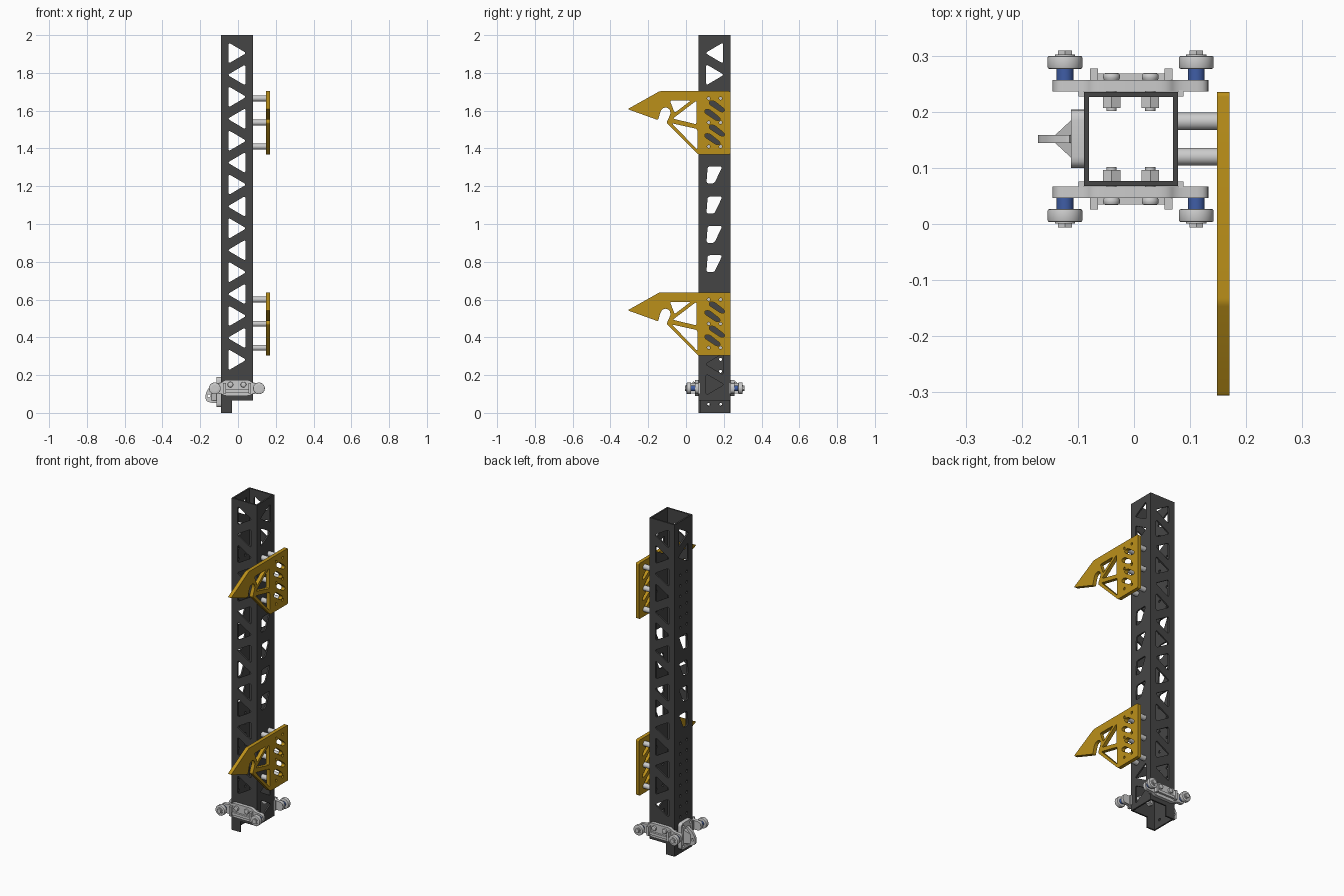
import bpy, bmesh
from math import cos, sin, pi
from mathutils import Matrix, Vector

if "Cube" in bpy.data.objects:
    bpy.data.objects.remove(bpy.data.objects["Cube"])


def material(name, rgb):
    m = bpy.data.materials.new(name)
    m.diffuse_color = (*rgb, 1)
    m.use_nodes = True
    m.node_tree.nodes["Principled BSDF"].inputs["Base Color"].default_value = m.diffuse_color
    return m


DARK = material("dark_grey", (0.06, 0.06, 0.06))
GOLD = material("gold", (0.5, 0.28, 0.01))
BLUE = material("blue", (0.05, 0.11, 0.38))
CX, CY, HALF, WALL = -0.0055, 0.1515, 0.084, 0.009   # tube centre, half width, wall


def add(name, bm, mat=None):
    me = bpy.data.meshes.new(name)
    bmesh.ops.recalc_face_normals(bm, faces=bm.faces)
    bm.to_mesh(me)
    bm.free()
    if mat:
        me.materials.append(mat)
    ob = bpy.data.objects.new(name, me)
    bpy.context.collection.objects.link(ob)
    return ob


def rounded(pts, r):
    out = []
    for i, p in enumerate(pts):
        p = Vector(p)
        a, b = Vector(pts[i - 1]) - p, Vector(pts[(i + 1) % len(pts)]) - p
        a = p + a.normalized() * min(r, a.length * .45)
        b = p + b.normalized() * min(r, b.length * .45)
        for k in range(5):
            t = k / 4
            out.append(a * (1 - t) ** 2 + p * 2 * t * (1 - t) + b * t * t)
    return out


def circle(u, v, r, n=16):
    return [(u + r * cos(2 * pi * i / n), v + r * sin(2 * pi * i / n)) for i in range(n)]


def panel(name, outline, holes, axis, pos, thick, mat=None):
    """Flat sheet with holes; axis 'y' draws in (x, z), axis 'x' draws in (y, z)."""
    cu = bpy.data.curves.new(name, 'CURVE')
    cu.dimensions, cu.fill_mode, cu.extrude = '2D', 'BOTH', thick / 2
    for loop in [outline] + holes:
        sp = cu.splines.new('POLY')
        sp.points.add(len(loop) - 1)
        for q, p in zip(sp.points, loop):
            q.co = (p[0], p[1], 0, 1)
        sp.use_cyclic_u = True
    tmp = bpy.data.objects.new("tmp", cu)
    bpy.context.collection.objects.link(tmp)
    dg = bpy.context.evaluated_depsgraph_get()
    me = bpy.data.meshes.new_from_object(tmp.evaluated_get(dg))
    bm = bmesh.new()
    bm.from_mesh(me)
    bpy.data.objects.remove(tmp)
    bmesh.ops.remove_doubles(bm, verts=bm.verts, dist=1e-5)
    for v in bm.verts:
        u, w, d = v.co
        v.co = (u, pos + d, w) if axis == 'y' else (pos + d, u, w)
    return add(name, bm, mat)


def rod(name, a, b, r, mat=None, n=24, bevel=0):
    a, b = Vector(a), Vector(b)
    bm = bmesh.new()
    m = Matrix.Translation((a + b) / 2) @ (b - a).to_track_quat('Z', 'Y').to_matrix().to_4x4()
    bmesh.ops.create_cone(bm, cap_ends=True, segments=n, radius1=r, radius2=r,
                          depth=(b - a).length, matrix=m)
    if bevel:
        rim = [e for f in bm.faces if len(f.verts) > 4 for e in f.edges]
        bmesh.ops.bevel(bm, geom=rim, offset=bevel, segments=2, affect='EDGES', profile=.5)
    return add(name, bm, mat)


def hull(name, pts, mat=None):
    bm = bmesh.new()
    for p in pts:
        bm.verts.new(p)
    bmesh.ops.convex_hull(bm, input=bm.verts)
    return add(name, bm, mat)


def box(name, x, y, z, mat=None):
    return hull(name, [(i, j, k) for i in x for j in y for k in z], mat)


def tri(c, z, flip):
    """Rounded truss triangle, apex to the right unless flipped."""
    s = -1 if flip else 1
    return rounded([(c - .045 * s, z - .056), (c - .045 * s, z + .056), (c + .05 * s, z)], .014)


# square tube: front and back walls with truss cutouts and a notched foot
x0, x1 = CX - HALF, CX + HALF
wall = [(x0, 0), (-.032, 0), (-.032, .065), (x1, .065), (x1, 2), (x0, 2)]
truss = [tri(CX, 1.905 - .116 * i, i % 2) for i in range(15)]
for s, nm in ((-1, "front"), (1, "back")):
    panel(f"tube_{nm}_wall", wall, truss, 'y', CY + s * (HALF - WALL / 2), WALL, DARK)

# side walls: truss ends, plain slanted windows in the middle, bolt holes
y0, y1 = CY - HALF + WALL, CY + HALF - WALL
windows = [rounded([(.108, z - .045), (.15, z - .045), (.193, z + .045), (.115, z + .045)], .014)
           for z in (1.26, 1.1, .945, .79)]
top_tris = [tri(CY, 1.905, True), tri(CY, 1.79, False)]
ROWS = [.345, .472, .6]
bolt_rows = ROWS + [z + 1.065 for z in ROWS]
right_dots = [circle(y, z, .008) for z in bolt_rows for y in (.12, .183)]
left_z = [.045] + [.22 + .0633 * i for i in range(8)] + [1.36 + .0633 * i for i in range(6)]
left_dots = [circle(y, z, .008, 12) for z in left_z for y in (.12, .183)]
low_tris = [tri(CY, .15, False), tri(CY, .258, True)]
panel("tube_right_wall", [(y0, .065), (y1, .065), (y1, 2), (y0, 2)],
      top_tris + windows + right_dots + low_tris, 'x', x1 - WALL / 2, WALL, DARK)
panel("tube_left_wall", [(y0, 0), (y1, 0), (y1, 2), (y0, 2)],
      top_tris + windows + left_dots, 'x', x0 + WALL / 2, WALL, DARK)

# hook plates with their stand-offs
hook = [(-.309, .24), (-.14, .335), (.235, .335), (.235, 0), (.065, 0), (-.103, .168),
        (-.082, .215), (-.085, .238), (-.105, .25), (-.125, .244), (-.135, .228), (-.148, .182)]
for base, nm in ((.303, "lower"), (1.368, "upper")):
    up = lambda pts: [(u, v + base) for u, v in pts]
    holes = [rounded(up(p), .01) for p in (
        [(-.085, .285), (.025, .285), (-.06, .22)],
        [(-.07, .19), (.055, .285), (.055, .16)],
        [(-.075, .165), (.06, .135), (.06, .025)])]
    for c in (.105, .233):
        for dy, dz in ((.012, .023), (-.012, -.023)):
            y, z = .1515 + dy, c + dz
            holes.append(rounded(up([(y - .04, z + .028), (y - .015, z + .028), (y + .04, z - .015),
                                     (y + .04, z - .03), (y + .02, z - .03), (y - .04, z + .01)]), .01))
    for z in (.042, .169, .297):
        for y in (.12, .183):
            holes.append(circle(y, z + base, .008))
            rod(f"{nm}_standoff", (x1, y, z + base), (.148, y, z + base), .0155)
    panel(f"{nm}_hook_plate", rounded(up(hook), .008), holes, 'x', .159, .022, GOLD)

# roller carriages on the front and back
Z = .13
link = [(-.145, Z - .025), (-.09, Z - .028), (-.07, Z - .04), (.058, Z - .04), (.078, Z - .028),
        (.133, Z - .025), (.133, Z + .025), (.078, Z + .028), (.058, Z + .045), (-.07, Z + .045),
        (-.09, Z + .028), (-.145, Z + .025)]
for s, nm in ((-1, "front"), (1, "back")):
    d = lambda v: CY + s * v
    panel(f"{nm}_carriage_plate", rounded(link, .02), [], 'y', d(.095), .02)
    box(f"{nm}_carriage_rail", (-.072, .062), (d(.104), d(.117)), (Z - .022, Z - .006))
    for x in (-.0715, .0615):
        box(f"{nm}_carriage_clip", (x - .007, x + .007), (d(.104), d(.126)), (Z - .028, Z + .028))
    for a, b in ((-.099, x0), (x1, .088)):
        box(f"{nm}_carriage_lip", (a, b), (d(.076), d(.087)), (Z - .03, Z + .03))
    for x in (-.04, .029):
        rod(f"{nm}_carriage_bolt", (x, d(.05), Z + .02), (x, d(.104), Z + .02), .009, n=16)
        rod(f"{nm}_carriage_bolt_head", (x, d(.104), Z + .02), (x, d(.118), Z + .02), .015, bevel=.005)
        rod(f"{nm}_carriage_nut", (x, d(.055), Z + .02), (x, d(.075), Z + .02), .018, n=6)
    for x in (-.123, .111):
        rod(f"{nm}_roller_spacer", (x, d(.104), Z), (x, d(.126), Z), .015, BLUE)
        rod(f"{nm}_roller", (x, d(.125), Z), (x, d(.148), Z), .031, n=32, bevel=.003)
        rod(f"{nm}_roller_washer", (x, d(.147), Z), (x, d(.151), Z), .018)
        rod(f"{nm}_roller_bolt", (x, d(.149), Z), (x, d(.158), Z), .014, n=6)

# left anchor bracket: base plate, wedge and drilled tab
panel("bracket_base", rounded([(.1, .03), (.204, .03), (.204, .19), (.1, .19)], .02),
      [circle(y, z, .008) for y in (.117, .187) for z in (.05, .17)], 'x', -.101, .023)
hull("bracket_wedge", [(-.112, y, z) for y in (.118, .185) for z in (.065, .15)]
     + [(-.14, y, z) for y in (.144, .159) for z in (.065, .12)])
panel("bracket_tab", rounded([(-.112, .05), (-.15, .055), (-.171, .065), (-.171, .105),
                              (-.15, .14), (-.112, .165)], .012),
      [circle(-.154, .09, .008)], 'y', .1515, .015)

# smooth the round parts while keeping hard edges
for ob in bpy.context.scene.objects:
    ob.select_set(True)
    bpy.context.view_layer.objects.active = ob
bpy.ops.object.shade_smooth_by_angle(angle=.6)
